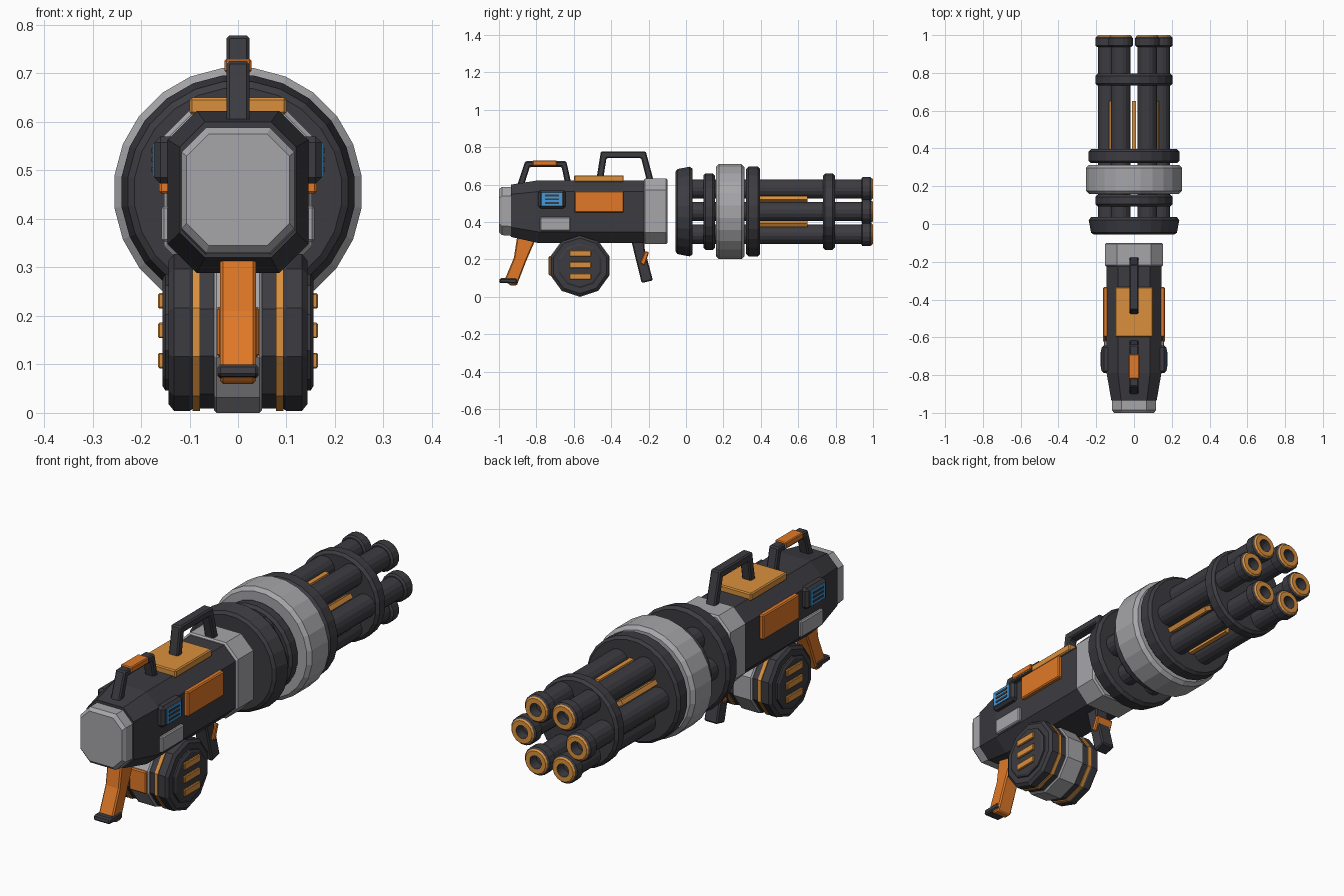
import bpy, bmesh
from math import sin, cos, pi, radians
from mathutils import Matrix

if "Cube" in bpy.data.objects:
    bpy.data.objects.remove(bpy.data.objects["Cube"])


def material(name, r, g, b):
    m = bpy.data.materials.new(name)
    m.use_nodes = True
    m.diffuse_color = (r, g, b, 1)
    m.node_tree.nodes["Principled BSDF"].inputs["Base Color"].default_value = (r, g, b, 1)
    return m


DARK = material("charcoal", 0.045, 0.045, 0.053)
GREY = material("light grey", 0.38, 0.38, 0.40)
ORANGE = material("orange", 0.75, 0.19, 0.02)
AMBER = material("amber", 0.70, 0.28, 0.045)
BLUE = material("screen blue", 0.05, 0.33, 0.72)
AXIS = 0.456


def loft(name, rings, mats, bevel=0.0, band=None):
    """Skin a list of equal rings and cap both ends; band gives a slot per segment."""
    bm = bmesh.new()
    loops = [[bm.verts.new(p) for p in ring] for ring in rings]
    n = len(loops[0])
    for k, (a, b) in enumerate(zip(loops, loops[1:])):
        for i in range(n):
            j = (i + 1) % n
            f = bm.faces.new((a[i], a[j], b[j], b[i]))
            f.material_index = band[k] if band else 0
    bm.faces.new(loops[0])
    bm.faces.new(loops[-1])
    bmesh.ops.recalc_face_normals(bm, faces=bm.faces)
    mesh = bpy.data.meshes.new(name)
    bm.to_mesh(mesh)
    bm.free()
    for m in mats:
        mesh.materials.append(m)
    ob = bpy.data.objects.new(name, mesh)
    bpy.context.collection.objects.link(ob)
    if bevel:
        mod = ob.modifiers.new("edge", 'BEVEL')
        mod.width, mod.segments, mod.limit_method = bevel, 1, 'ANGLE'
        mod.angle_limit = radians(40)
    return ob


def lathe(name, profile, mats, n=24, cx=0.0, cz=AXIS, band=None):
    """Turn (y, radius) points about an axis along y."""
    rings = [[(cx + r * cos((i + 0.5) * 2 * pi / n), y, cz + r * sin((i + 0.5) * 2 * pi / n))
              for i in range(n)] for y, r in profile]
    return loft(name, rings, mats, band=band)


def disc(name, y0, y1, r, mat, c=0.012):
    return lathe(name, [(y0, r - c), (y0 + c, r), (y1 - c, r), (y1, r - c)], [mat])


def octagon(y, hx, z0, z1, c):
    return [(-hx + c, y, z0), (hx - c, y, z0), (hx, y, z0 + c), (hx, y, z1 - c),
            (hx - c, y, z1), (-hx + c, y, z1), (-hx, y, z1 - c), (-hx, y, z0 + c)]


def slab(name, outline, half, mat, bevel=0.006):
    """Extrude a (y, z) outline across x."""
    return loft(name, [[(x, y, z) for y, z in outline] for x in (-half, half)], [mat], bevel)


def box(name, x, y, z, mat, bevel=0.005):
    (x0, x1), (y0, y1), (z0, z1) = sorted(x), y, z
    ring = [(y0, z0), (y1, z0), (y1, z1), (y0, z1)]
    return loft(name, [[(k, a, b) for a, b in ring] for k in (x0, x1)], [mat], bevel)


# Receiver body, rear cap and front collar
loft("receiver", [octagon(-0.935, 0.12, 0.32, 0.60, 0.052),
                  octagon(-0.79, 0.145, 0.288, 0.623, 0.06),
                  octagon(-0.21, 0.145, 0.288, 0.623, 0.06)], [DARK])
loft("rear_cap", [octagon(-1.0, 0.106, 0.345, 0.575, 0.046),
                  octagon(-0.985, 0.116, 0.33, 0.588, 0.05),
                  octagon(-0.92, 0.116, 0.325, 0.588, 0.05)], [GREY])
loft("front_collar", [octagon(-0.225, 0.146, 0.288, 0.626, 0.06),
                      octagon(-0.218, 0.153, 0.282, 0.633, 0.062),
                      octagon(-0.107, 0.153, 0.282, 0.633, 0.062),
                      octagon(-0.10, 0.146, 0.288, 0.626, 0.06)], [GREY])

# Rotor discs along the barrel cluster
lathe("rear_disc", [(-0.056, 0.215), (-0.046, 0.229), (0.02, 0.242), (0.036, 0.23)], [DARK])
disc("second_disc", 0.093, 0.155, 0.206, DARK)
disc("grey_ring", 0.16, 0.312, 0.257, GREY, 0.016)
disc("middle_disc", 0.322, 0.396, 0.242, DARK)
disc("front_disc", 0.732, 0.796, 0.206, DARK)

# Six barrels with muzzle rings, and accent strips in the gaps
for k in range(6):
    a = k * pi / 3
    bx, bz = 0.14 * cos(a), AXIS + 0.14 * sin(a)
    lathe("barrel", [(0.0, 0.052), (0.95, 0.052)], [DARK], 16, bx, bz)
    lathe("muzzle", [(0.937, 0.056), (0.944, 0.065), (0.985, 0.065), (0.993, 0.058),
                     (0.996, 0.056), (1.0, 0.052), (1.0, 0.03), (0.955, 0.028)],
          [DARK, AMBER], 16, bx, bz, band=[0, 0, 0, 1, 1, 1, 0])
    strip = box("barrel_strip", (-0.011, 0.011), (0.39, 0.65), (0.11, 0.148), AMBER, 0)
    strip.matrix_world = Matrix.Translation((0, 0, AXIS)) @ Matrix.Rotation(a, 4, 'Y')

# Carry handles on top
slab("rear_handle", [(-0.905, 0.59), (-0.86, 0.725), (-0.64, 0.725), (-0.612, 0.60),
                     (-0.645, 0.60), (-0.665, 0.695), (-0.835, 0.695), (-0.868, 0.59)], 0.024, DARK)
box("rear_handle_pad", (-0.028, 0.028), (-0.82, -0.69), (0.702, 0.73), ORANGE, 0.004)
slab("front_handle", [(-0.482, 0.61), (-0.455, 0.778), (-0.215, 0.778), (-0.17, 0.61),
                      (-0.207, 0.61), (-0.24, 0.742), (-0.425, 0.742), (-0.446, 0.61)], 0.024, DARK)
box("top_plate", (-0.1, 0.1), (-0.598, -0.333), (0.615, 0.65), AMBER)

# Plates and screens on both sides
for s in (1, -1):
    box("side_plate", (s * 0.13, s * 0.163), (-0.597, -0.333), (0.452, 0.566), ORANGE)
    box("lower_side_plate", (s * 0.12, s * 0.158), (-0.78, -0.618), (0.353, 0.427), GREY)
    box("screen_frame", (s * 0.12, s * 0.172), (-0.79, -0.643), (0.473, 0.57), DARK, 0.012)
    box("screen", (s * 0.165, s * 0.1755), (-0.769, -0.664), (0.486, 0.557), BLUE, 0)
    for z in (0.502, 0.522, 0.541):
        box("screen_line", (s * 0.17, s * 0.178), (-0.755, -0.678), (z - 0.005, z + 0.005), DARK, 0)

# Rear grip with foot
slab("rear_grip", [(-0.9, 0.34), (-0.79, 0.34), (-0.855, 0.19), (-0.905, 0.06),
                   (-0.94, 0.06), (-0.97, 0.09), (-0.92, 0.21)], 0.037, ORANGE)
slab("rear_grip_foot", [(-1.0, 0.075), (-0.995, 0.1), (-0.905, 0.1), (-0.9, 0.07)], 0.042, DARK)

# Front grip with trigger block
slab("front_grip", [(-0.295, 0.31), (-0.225, 0.31), (-0.22, 0.25), (-0.177, 0.088),
                    (-0.237, 0.074)], 0.034, DARK)
slab("trigger_block", [(-0.245, 0.18), (-0.218, 0.245), (-0.198, 0.238), (-0.222, 0.168)],
     0.042, ORANGE, 0.004)


# Drum magazine, turned about x
def drum(name, profile, mat):
    loft(name, [[(x, -0.567 + r * cos(pi / 2 + i * pi / 5), 0.166 + r * sin(pi / 2 + i * pi / 5))
                 for i in range(10)] for x, r in profile], [mat])


drum("drum_band", [(-0.05, 0.16), (-0.044, 0.166), (0.044, 0.166), (0.05, 0.16)], GREY)
drum("drum_core", [(-0.1, 0.155), (0.1, 0.155)], DARK)
box("drum_rear_plate", (-0.043, 0.043), (-0.735, -0.70), (0.115, 0.218), ORANGE)
for s in (1, -1):
    drum("drum_ring", [(s * 0.078, 0.162), (s * 0.094, 0.162)], AMBER)
    drum("drum_inner_shell", [(s * 0.045, 0.157), (s * 0.078, 0.157)], DARK)
    drum("drum_shell", [(s * 0.094, 0.158), (s * 0.1, 0.162), (s * 0.132, 0.162),
                        (s * 0.143, 0.148)], DARK)
    drum("drum_cap", [(s * 0.14, 0.12), (s * 0.15, 0.12), (s * 0.156, 0.11)], DARK)
    for z in (0.108, 0.17, 0.231):
        box("drum_bar", (s * 0.15, s * 0.165), (-0.622, -0.508), (z - 0.016, z + 0.016), AMBER, 0.003)
